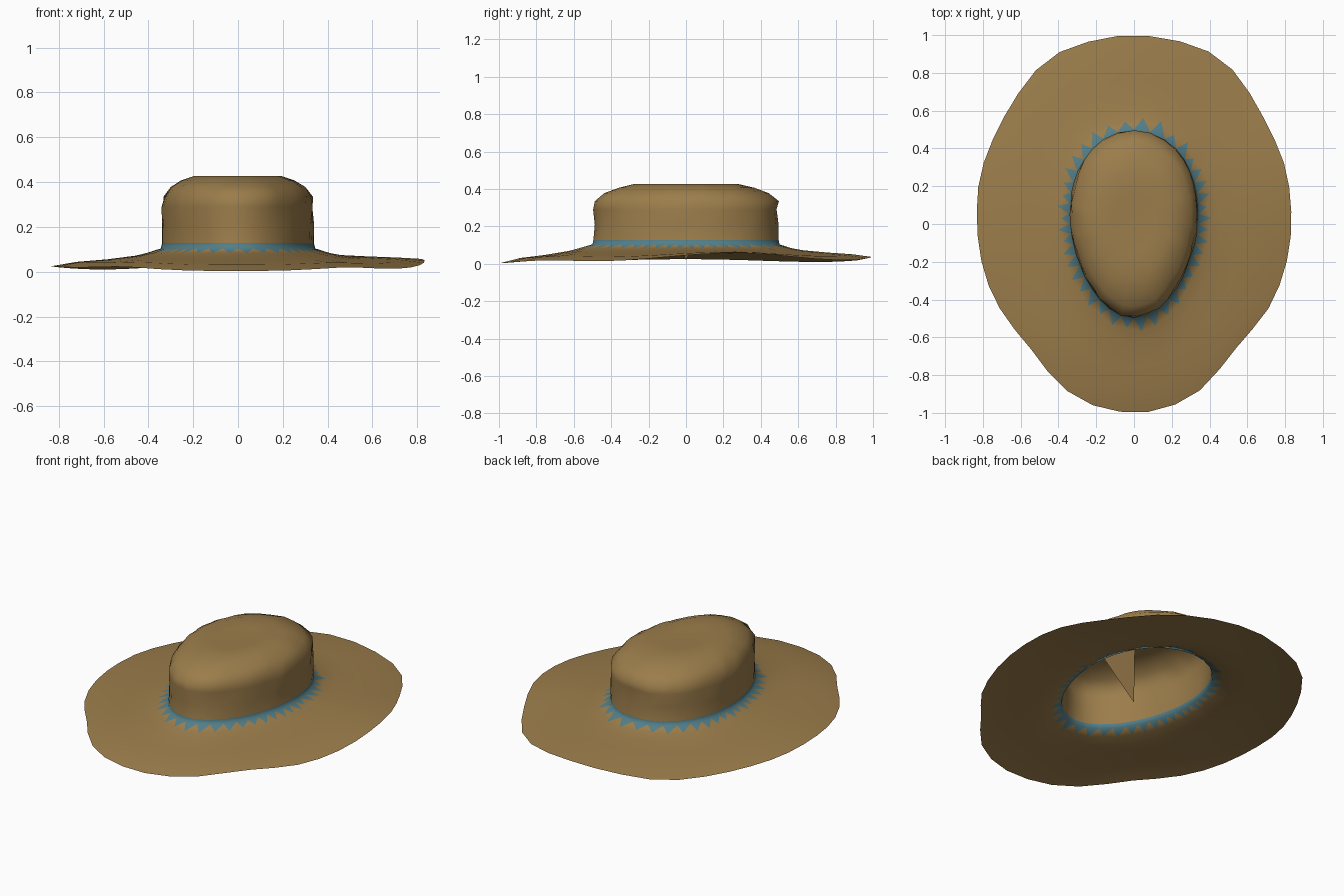
import bpy, bmesh, math, random
from math import sin, cos, atan2, radians, pi, exp

random.seed(4)
old = bpy.data.objects.get("Cube")
if old:
    bpy.data.objects.remove(old, do_unlink=True)


def material(name, rgb):
    m = bpy.data.materials.new(name)
    m.use_nodes = True
    m.diffuse_color = (*rgb, 1)
    m.node_tree.nodes["Principled BSDF"].inputs["Base Color"].default_value = (*rgb, 1)
    return m


TAN = material("tan_felt", (0.33, 0.205, 0.07))
TEAL = material("teal_band", (0.085, 0.21, 0.25))
N = 40

# Brim edge waves and outline dents: centre angle, spread, amount
WAVES = [(15, 30, .055), (180, 35, .022), (90, 28, .035), (-50, 18, .016), (228, 18, .016)]
DENTS = [(-45, 17, -.06), (223, 17, -.05), (60, 12, .02), (120, 12, .02),
         (33, 14, -.02), (147, 14, -.02)]


def bumps(t, table):
    total = 0
    for centre, spread, amount in table:
        d = (math.degrees(t) - centre + 180) % 360 - 180
        total += amount * exp(-(d / spread) ** 2)
    return total


# Half width, half length, height, egg taper, wave weight, jitter
BRIM = [(.833, 1.0, .003, .05, 1, .002),
        (.72, .89, .031, .05, .6, .003),
        (.58, .76, .047, .06, .4, 0),
        (.46, .63, .069, .08, .1, 0),
        (.395, .56, .084, .1, 0, .012)]
CROWN = [(.342, .50, .104, .12, 0, 0),
         (.336, .495, .128, .12, 0, 0),
         (.336, .49, .21, .12, 0, .004),
         (.334, .49, .29, .12, 0, .005),
         (.328, .493, .335, .12, 0, .005),
         (.295, .435, .378, .12, 0, .006),
         (.25, .36, .407, .12, 0, .005),
         (.19, .275, .428, .1, 0, .003),
         (.11, .16, .423, .03, 0, .002)]


def add_ring(bm, spec, offset):
    rx, ry, z, egg, weight, jitter = spec
    ring = []
    for i in range(N):
        # Even steps around the centre, so points spread out at the long ends
        turn = 2 * pi * (i + offset) / N
        t = atan2(rx * sin(turn), ry * cos(turn))
        k = 1 + random.uniform(-jitter, jitter) / rx + weight * bumps(t, DENTS)
        ring.append(bm.verts.new((rx * k * cos(t) * (1 + egg * sin(t)),
                                  ry * k * sin(t), z + weight * bumps(t, WAVES))))
    return ring


def new_object(name, bm, mats):
    mesh = bpy.data.meshes.new(name)
    bm.to_mesh(mesh)
    bm.free()
    for m in mats:
        mesh.materials.append(m)
    obj = bpy.data.objects.new(name, mesh)
    bpy.context.collection.objects.link(obj)
    return obj


# Hat: one open sheet from the brim edge to the crown top
bm = bmesh.new()
rings = [add_ring(bm, s, .5) for s in BRIM] + [add_ring(bm, s, 0) for s in CROWN]
base = len(BRIM)
for r in range(len(rings) - 1):
    a, b = rings[r], rings[r + 1]
    for i in range(N):
        j = (i + 1) % N
        if r == base - 1:
            # Band teeth pointing out over the brim
            bm.faces.new((a[i], b[j], b[i])).material_index = 1
            bm.faces.new((a[i], a[j], b[j]))
        else:
            face = bm.faces.new((a[i], a[j], b[j], b[i]))
            face.material_index = 1 if r == base else 0
centre = bm.verts.new((0, 0, .422))
for i in range(N):
    bm.faces.new((rings[-1][i], rings[-1][(i + 1) % N], centre))
hat = new_object("hat", bm, [TAN, TEAL])

# Pinched folds hanging inside the crown to a single low point
bm = bmesh.new()
tip = bm.verts.new((0, 0, .02))
for p, q in [((.15, .19), (.14, -.17)), ((-.06, -.08), (-.12, -.19))]:
    bm.faces.new((tip, bm.verts.new((*p, .415)), bm.verts.new((*q, .41))))
folds = new_object("crown_inner_folds", bm, [TAN])

# Smooth shading on the felt
bpy.ops.object.select_all(action='DESELECT')
hat.select_set(True)
bpy.context.view_layer.objects.active = hat
bpy.ops.object.shade_smooth_by_angle(angle=radians(75))
